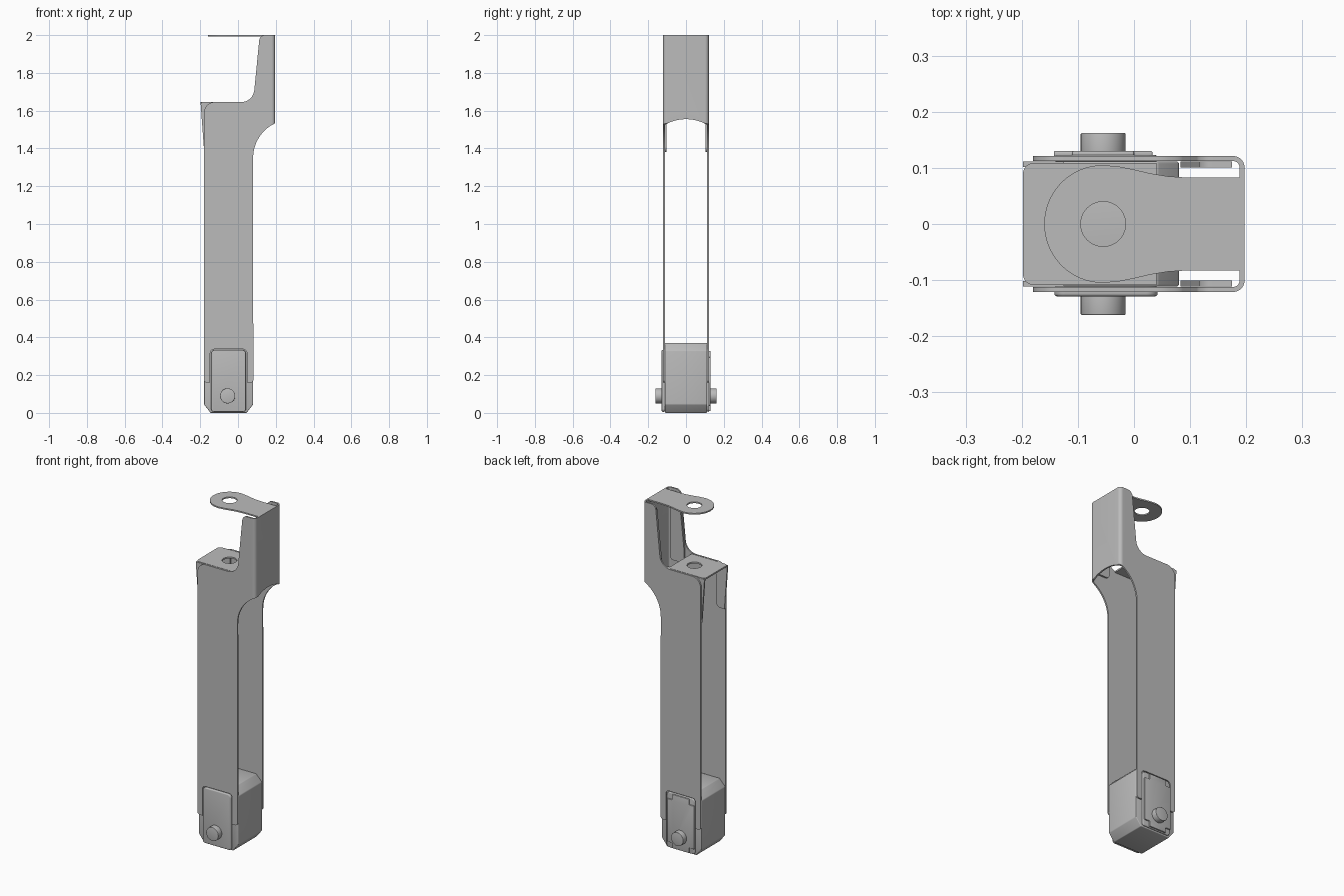
import bpy, bmesh, math
from mathutils import Vector

cube = bpy.data.objects.get("Cube")
if cube:
    bpy.data.objects.remove(cube, do_unlink=True)

metal = bpy.data.materials.new("grey_metal")
metal.use_nodes = True
GREY = (0.5, 0.5, 0.5, 1)
metal.diffuse_color = GREY
metal.node_tree.nodes["Principled BSDF"].inputs["Base Color"].default_value = GREY

PIN_X = -0.055


def rounded(corners, steps=8):
    """Polygon from (u, v, radius) corners, each filleted with an arc."""
    out = []
    for i, (x, y, r) in enumerate(corners):
        p = Vector((x, y))
        if r == 0:
            out.append(p)
            continue
        u = (Vector(corners[i - 1][:2]) - p).normalized()
        v = (Vector(corners[(i + 1) % len(corners)][:2]) - p).normalized()
        half = u.angle(v) / 2
        centre = p + (u + v).normalized() * (r / math.sin(half))
        a = p + u * (r / math.tan(half)) - centre
        b = p + v * (r / math.tan(half)) - centre
        out += [centre + a.lerp(b, k / steps).normalized() * r for k in range(steps + 1)]
    return out


def arc(cx, cy, r, start, end, steps=16):
    angles = [math.radians(start + (end - start) * k / steps) for k in range(steps + 1)]
    return [(cx + r * math.cos(t), cy + r * math.sin(t)) for t in angles]


def circle(cx, cy, r):
    return arc(cx, cy, r, 0, 360, 40)[:-1]


def prism(name, points, axis, lo, hi):
    """Extrude a closed outline along one axis."""
    place = {"x": lambda u, v, w: (w, u, v),
             "y": lambda u, v, w: (u, w, v),
             "z": lambda u, v, w: (u, v, w)}[axis]
    bm = bmesh.new()
    low = [bm.verts.new(place(*p, lo)) for p in points]
    high = [bm.verts.new(place(*p, hi)) for p in points]
    bm.faces.new(low)
    bm.faces.new(high)
    for i in range(len(low)):
        bm.faces.new((low[i - 1], low[i], high[i], high[i - 1]))
    bmesh.ops.recalc_face_normals(bm, faces=bm.faces)
    mesh = bpy.data.meshes.new(name)
    bm.to_mesh(mesh)
    bm.free()
    mesh.materials.append(metal)
    ob = bpy.data.objects.new(name, mesh)
    bpy.context.collection.objects.link(ob)
    return ob


def activate(ob):
    bpy.ops.object.select_all(action="DESELECT")
    ob.select_set(True)
    bpy.context.view_layer.objects.active = ob


def boolean(ob, cutter, operation="DIFFERENCE"):
    mod = ob.modifiers.new("cut", "BOOLEAN")
    mod.operation, mod.solver, mod.object = operation, "EXACT", cutter
    activate(ob)
    bpy.ops.object.modifier_apply(modifier=mod.name)
    bpy.data.objects.remove(cutter, do_unlink=True)


def finish(ob, bevel=0):
    activate(ob)
    if bevel:
        mod = ob.modifiers.new("edge", "BEVEL")
        mod.width, mod.segments, mod.limit_method = bevel, 3, "ANGLE"
        bpy.ops.object.modifier_apply(modifier=mod.name)
    bpy.ops.object.shade_smooth_by_angle(angle=math.radians(35))


# Folded outer bracket: U-shaped section trimmed to the side outline
outer = rounded([(-0.18, -0.121, 0), (0.197, -0.121, 0.02),
                 (0.197, 0.121, 0.02), (-0.18, 0.121, 0)])
inner = rounded([(-0.18, 0.112, 0), (0.188, 0.112, 0.011),
                 (0.188, -0.112, 0.011), (-0.18, -0.112, 0)])
bracket = prism("folded_bracket", outer + inner, "z", 0.1, 2.0)
outline = rounded([(0.21, 2.0, 0), (0.115, 2.0, 0.03), (0.08, 1.645, 0.07),
                   (-0.18, 1.645, 0.055), (-0.18, 0.16, 0.015), (-0.147, 0.16, 0),
                   (-0.147, 0.337, 0.02), (0.047, 0.337, 0.02), (0.047, 0.16, 0),
                   (0.08, 0.16, 0.015)])
flare = arc(0.282, 1.35, 0.202, 180, 117)
boolean(bracket, prism("side_outline", [tuple(p) for p in outline] + flare + [(0.21, 1.54)],
                       "y", -0.2, 0.2), "INTERSECT")
arch = [(0.112, 1.4), (0.112, 1.525)] + arc(0, 1.332, 0.223, 60, 120) + [(-0.112, 1.525), (-0.112, 1.4)]
boolean(bracket, prism("arch_cutter", arch, "x", 0.15, 0.3))
finish(bracket)

# Top tab with a round eye
half = [(0.19, 0.083), (0.09, 0.083), (0.06, 0.085), (0.03, 0.09), (0.0, 0.097), (-0.025, 0.102)]
tab = half + arc(PIN_X, 0, 0.105, 90, 270, 32) + [(x, -y) for x, y in reversed(half)]
top_tab = prism("top_tab", tab, "z", 1.992, 2.0)
boolean(top_tab, prism("eye_cutter", circle(PIN_X, 0, 0.04), "z", 1.9, 2.1))
finish(top_tab)

# Lower shelf with a matching eye
shelf = prism("shelf", rounded([(-0.198, -0.109, 0.02), (0.04, -0.109, 0),
                                (0.04, 0.109, 0), (-0.198, 0.109, 0.02)]), "z", 1.636, 1.645)
boolean(shelf, prism("eye_cutter", circle(PIN_X, 0, 0.04), "z", 1.6, 1.7))
finish(shelf)

# Bottom block between the side plates
block = prism("bottom_block", [(-0.145, 0), (0.045, 0), (0.08, 0.045), (0.08, 0.33), (0.042, 0.37),
                               (-0.142, 0.37), (-0.18, 0.33), (-0.18, 0.045)], "y", -0.1115, 0.1115)
finish(block, 0.004)

for side, label in ((-1, "front"), (1, "back")):
    # Lip folded down from the shelf
    lip = rounded([(-0.198, 1.64, 0), (-0.125, 1.64, 0), (-0.125, 1.38, 0.03), (-0.179, 1.38, 0)])
    finish(prism(label + "_shelf_lip", lip, "y", side * 0.102, side * 0.111))

    # Stiffener inside the upper arm
    stiffener = rounded([(0.175, 1.985, 0), (0.118, 1.985, 0.025), (0.083, 1.65, 0.02),
                         (0.083, 1.58, 0.02), (0.175, 1.58, 0.02)])
    finish(prism(label + "_arm_stiffener", stiffener, "y", side * 0.101, side * 0.111))

    # Cover plate; the back one has notched corners around a raised centre
    plate = rounded([(-0.142, 0.006, 0.015), (0.042, 0.006, 0.015),
                     (0.042, 0.333, 0.02), (-0.142, 0.333, 0.02)])
    depth = 0.129 if side < 0 else 0.123
    finish(prism(label + "_cover", plate, "y", side * 0.111, side * depth), 0.005)
    if side > 0:
        wide, narrow = 0.088, 0.055
        right = [(narrow, 0.01), (narrow, 0.04), (wide, 0.04), (wide, 0.295), (narrow, 0.295), (narrow, 0.328)]
        raised = [(PIN_X + u, v) for u, v in right] + [(PIN_X - u, v) for u, v in reversed(right)]
        finish(prism("back_cover_raised", raised, "y", 0.12, 0.13), 0.003)

    # Pivot pin
    finish(prism(label + "_pin", circle(PIN_X, 0.09, 0.04), "y", side * 0.11, side * 0.162), 0.002)
